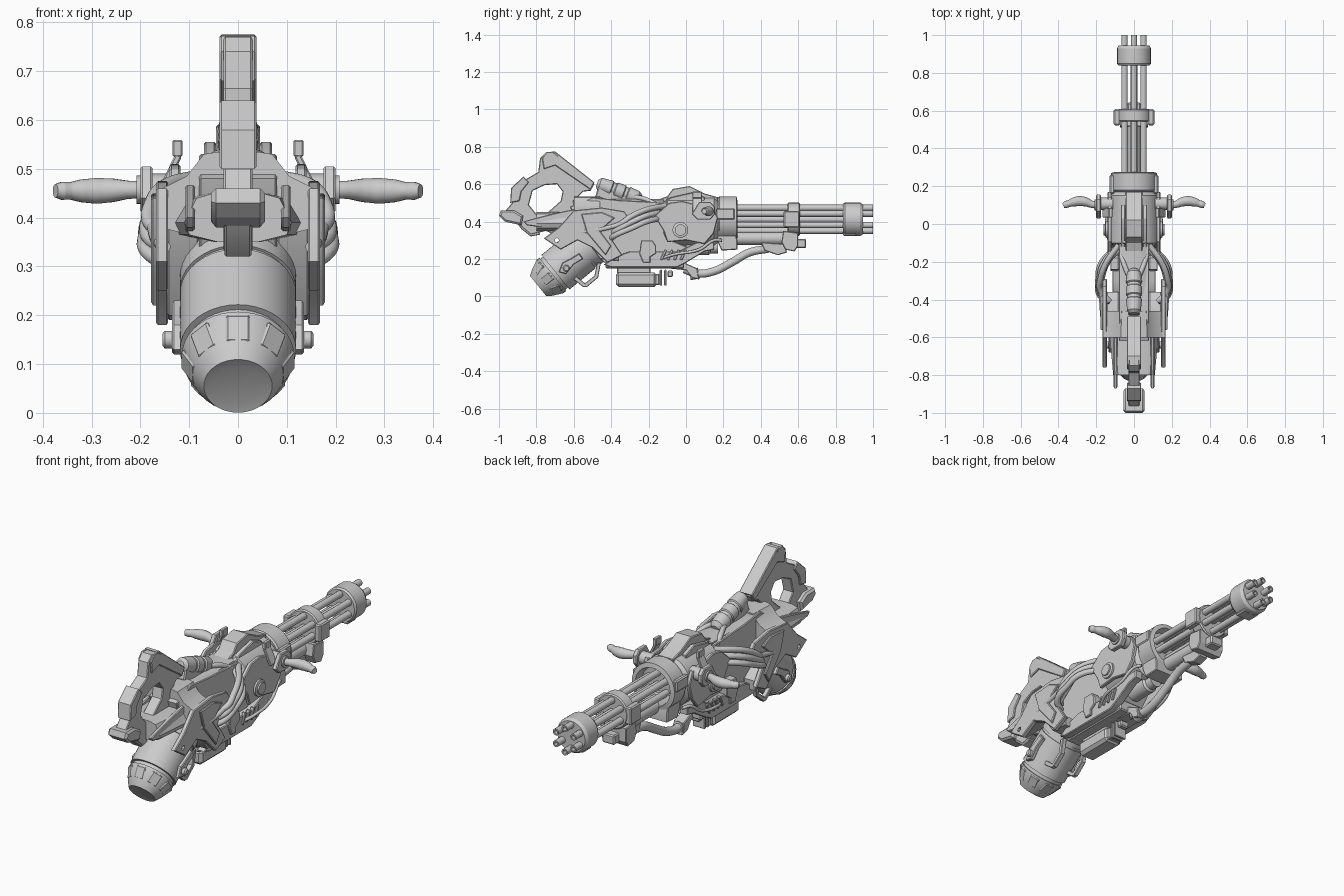
import bpy, bmesh, math
from mathutils import Vector, Matrix

C = bpy.context.collection
AX = 0.412  # height of the barrel axis

def obj(name, data, mat=Matrix()):
    o = bpy.data.objects.new(name, data)
    o.matrix_world = mat
    C.objects.link(o)
    return o

def from_bm(name, bm, mat=Matrix()):
    bmesh.ops.recalc_face_normals(bm, faces=bm.faces)
    me = bpy.data.meshes.new(name)
    bm.to_mesh(me)
    bm.free()
    return obj(name, me, mat)

def plate(name, pts, x0, x1, holes=(), bev=0.004, both=False):
    """Flat outline in the y-z plane, thickened from x0 to x1."""
    for s in ((1, -1) if both else (1,)):
        cu = bpy.data.curves.new(name, 'CURVE')
        cu.dimensions, cu.fill_mode = '2D', 'BOTH'
        cu.bevel_depth, cu.bevel_resolution, cu.offset = bev, 0, -bev
        cu.extrude = (x1 - x0) / 2 - bev
        for loop in (pts, *holes):
            sp = cu.splines.new('POLY')
            sp.points.add(len(loop) - 1)
            for p, (y, z) in zip(sp.points, loop):
                p.co = (y, z, 0, 1)
            sp.use_cyclic_u = True
        xc = s * (x0 + x1) / 2
        obj(name, cu, Matrix(((0, 0, 1, xc), (1, 0, 0, 0), (0, 1, 0, 0), (0, 0, 0, 1))))

def lathe(name, prof, at, d=(0, 1, 0), n=32, both=False):
    """Rings of (distance, radius) along direction d."""
    for s in ((1, -1) if both else (1,)):
        bm = bmesh.new()
        rings = [[bm.verts.new((r * math.cos(i * math.tau / n), r * math.sin(i * math.tau / n), t))
                  for i in range(n)] for t, r in prof]
        for a, b in zip(rings, rings[1:]):
            for i in range(n):
                bm.faces.new((a[i], a[(i + 1) % n], b[(i + 1) % n], b[i]))
        bm.faces.new(rings[0])
        bm.faces.new(rings[-1])
        dd, p = Vector((s * d[0], d[1], d[2])), Vector((s * at[0], at[1], at[2]))
        from_bm(name, bm, Matrix.Translation(p) @ dd.to_track_quat('Z', 'Y').to_matrix().to_4x4())

def box(name, at, size, bev=0.006, rx=0, ry=0, both=False, mat=None):
    for s in ((1, -1) if both else (1,)):
        bm = bmesh.new()
        bmesh.ops.create_cube(bm, size=1, matrix=Matrix.Diagonal((*size, 1)))
        bmesh.ops.bevel(bm, geom=bm.edges[:], offset=bev, segments=1, affect='EDGES')
        m = mat or (Matrix.Translation((s * at[0], at[1], at[2]))
                    @ Matrix.Rotation(math.radians(rx), 4, 'X') @ Matrix.Rotation(math.radians(s * ry), 4, 'Y'))
        from_bm(name, bm, m)

def hose(name, pts, r, both=False):
    """Round tube through (x, y, z) points; an optional fourth value scales the radius."""
    for s in ((1, -1) if both else (1,)):
        cu = bpy.data.curves.new(name, 'CURVE')
        cu.dimensions, cu.bevel_depth, cu.bevel_resolution = '3D', r, 5
        cu.use_fill_caps, cu.resolution_u = True, 8
        sp = cu.splines.new('BEZIER')
        sp.bezier_points.add(len(pts) - 1)
        for b, p in zip(sp.bezier_points, pts):
            b.co = (s * p[0], p[1], p[2])
            b.radius = p[3] if len(p) > 3 else 1
            b.handle_left_type = b.handle_right_type = 'AUTO'
        obj(name, cu)

def section(name, half, y0, y1, top_scale=1.0):
    """Mirrored x-z cross-section extruded along y."""
    bm = bmesh.new()
    loop = half + [(-x, z) for x, z in reversed(half)]
    a = [bm.verts.new((x, y0, z)) for x, z in loop]
    b = [bm.verts.new((x * top_scale, y1, z)) for x, z in loop]
    for i in range(len(loop)):
        j = (i + 1) % len(loop)
        bm.faces.new((a[i], a[j], b[j], b[i]))
    bm.faces.new(a)
    bm.faces.new(b)
    from_bm(name, bm)

# Barrel cluster and clamps
for i in range(6):
    a = math.radians(90 + 60 * i)
    x, z = 0.058 * math.cos(a), AX + 0.061 * math.sin(a)
    lathe("barrel", [(0, .017), (.8, .017), (.8, .010), (.77, .010)], (x, .2, z), n=16)
lathe("barrel_core", [(0, .018), (.72, .018)], (0, .2, AX), n=16)
lathe("muzzle_clamp", [(0, .083), (.01, .09), (.09, .09), (.105, .08)], (0, .84, AX), n=24)
lathe("middle_clamp", [(0, .084), (.006, .09), (.06, .09), (.066, .084)], (0, .543, AX), n=24)
box("muzzle_clamp_foot", (0, .875, .345), (.09, .07, .045))
box("middle_clamp_ear", (.09, .565, AX), (.035, .085, .09), both=True)

# Barrel housing and front collar
lathe("barrel_housing", [(0, .10), (.02, .134), (.27, .134), (.29, .115), (.32, .115)], (0, -.12, AX - .012), n=36)
lathe("front_collar", [(0, .115), (.008, .123), (.098, .123), (.103, .1), (.06, .09)], (0, .172, AX), n=36)
plate("collar_chin", [(.17, .38), (.25, .38), (.275, .30), (.275, .25), (.19, .245), (.165, .30)], -.085, .085)
box("collar_lug", (.116, .21, .44), (.025, .10, .06), both=True)

# Under-barrel tube, its clamp and hose
lathe("lower_tube", [(0, .035), (.36, .035)], (0, .2, .31), n=24)
plate("lower_clamp", [(.52, .35), (.60, .34), (.60, .27), (.58, .24), (.53, .25), (.51, .29)], -.075, .075)
box("lower_tip", (0, .615, .283), (.07, .055, .05))
plate("lower_fin", [(.40, .29), (.53, .28), (.54, .235), (.49, .22), (.42, .245)], -.025, .025)
hose("feed_hose", [(0, -.01, .145), (0, .06, .122), (0, .15, .135), (0, .25, .185), (0, .34, .235), (0, .44, .255)], .022)
lathe("hose_collar", [(0, .029), (.05, .029)], (0, .02, .115), (0, 1, .2), n=16)
lathe("motor", [(0, .045), (.12, .045), (.13, .035), (.17, .035)], (0, 0, .265), n=24)

# Curved side grips with brackets
hose("side_grip", [(.20, .10, .457, .9), (.225, .105, .457, .95), (.26, .118, .456, 1.25), (.29, .121, .455, 1.35), (.32, .116, .455, 1.2),
                   (.345, .108, .455, .9), (.36, .103, .455, .95), (.374, .097, .455, .7)], .02, both=True)
lathe("grip_flange", [(0, .029), (.012, .029)], (.196, .10, .457), (1, 0, 0), n=20, both=True)
plate("grip_bracket", [(.03, .44), (.06, .41), (.13, .41), (.155, .44), (.155, .48), (.13, .505), (.07, .505)], .175, .2, both=True)
lathe("grip_pivot", [(0, .033), (.08, .033)], (.11, .107, .457), (1, 0, 0), n=20, both=True)
box("bracket_horn", (.124, .06, .542), (.02, .05, .035), .003, both=True)
box("bracket_arm", (.141, .06, .488), (.014, .05, .09), .003, ry=-26, both=True)

# Breech cover panels and hump
plate("breech_panel", [(-.17, .43), (-.09, .50), (-.02, .51), (.06, .49), (.14, .48), (.17, .42), (.15, .34),
                       (.10, .28), (.0, .30), (-.10, .29), (-.12, .35)], .118, .14, both=True)
plate("top_hump", [(-.20, .50), (-.10, .535), (-.07, .575), (.02, .59), (.10, .55), (.17, .53), (.17, .48), (-.2, .46)], -.045, .045)
plate("hump_side", [(-.16, .48), (-.08, .53), (.03, .555), (.10, .53), (.10, .47), (-.14, .45)], .045, .07, both=True)
lathe("breech_disc", [(0, .042), (.015, .042), (.018, .03), (.026, .03)], (.135, -.03, .355), (1, 0, 0), n=24, both=True)

# Receiver core and shoulders
plate("receiver", [(-.62, .48), (-.50, .53), (-.36, .515), (-.08, .50), (-.08, .30), (.02, .26), (-.05, .19), (-.44, .18),
                   (-.58, .34)], -.08, .08)
section("shoulder_block", [(.04, .535), (.07, .53), (.105, .485), (.155, .46), (.16, .38), (.08, .36)], -.60, -.46, .92)
section("upper_deck", [(.04, .52), (.065, .51), (.07, .49), (.06, .47)], -.46, -.12)
section("rear_body", [(.05, .45), (.085, .44), (.11, .39), (.10, .365), (.04, .35)], -.80, -.56, 1.2)
plate("rear_wedge", [(-.87, .40), (-.85, .38), (-.78, .37), (-.60, .42), (-.58, .47), (-.70, .445), (-.80, .42)], .088, .108, both=True)

# Large side frames
plate("side_frame", [(-.60, .46), (-.45, .475), (-.33, .455), (-.29, .40), (-.40, .31), (-.34, .22), (-.42, .18),
                     (-.50, .26), (-.58, .30), (-.67, .25), (-.76, .31), (-.68, .37)], .143, .168,
      [[(-.69 + .016 * math.cos(i * .785), .30 + .016 * math.sin(i * .785)) for i in range(8)]], both=True)
plate("side_frame_rib", [(-.56, .44), (-.45, .45), (-.38, .42), (-.46, .35), (-.40, .27), (-.43, .22), (-.48, .28), (-.53, .34)],
      .16, .178, both=True)
plate("frame_brace", [(-.58, .42), (-.50, .40), (-.44, .30), (-.36, .24), (-.36, .19), (-.46, .2), (-.56, .34)], .08, .145, both=True)

# Lower chassis and detail blocks
plate("chassis_rail", [(-.44, .17), (-.40, .155), (-.05, .155), (.0, .18), (.10, .24), (.15, .25), (.15, .29), (.06, .29),
                       (-.04, .24), (-.30, .24), (-.36, .22)], .07, .115, both=True)
plate("chassis_block", [(-.24, .30), (-.18, .30), (-.16, .27), (-.16, .23), (-.19, .21), (-.19, .18), (-.23, .18),
                        (-.25, .23)], .08, .125, both=True)
box("chassis_belly", (0, -.22, .18), (.16, .42, .06))
for i in range(4):
    box("vent_rib", (.113, -.12 + .035 * i, .222), (.02, .014, .06), .003, rx=-25, both=True)
plate("hose_bracket", [(-.14, .19), (-.03, .19), (.06, .15), (.07, .09), (.03, .10), (-.0, .14), (-.1, .15)], -.03, .03)

# Underside battery pack
box("battery_pack", (0, -.265, .09), (.10, .22, .078), .015)
box("battery_cap", (0, -.155, .09), (.08, .03, .06))
box("battery_hanger", (0, -.28, .145), (.05, .18, .05))
for i in range(2):
    box("battery_rib", (0, -.134 + .024 * i, .10), (.07, .013, .085), .003)
box("battery_front", (0, -.085, .12), (.05, .03, .035))

# Rear loop handle
plate("loop_handle", [(-.78, .74), (-.75, .77), (-.71, .77), (-.49, .60), (-.51, .565), (-.55, .56), (-.60, .51), (-.59, .43),
                      (-.70, .33), (-.75, .35), (-.83, .33), (-.89, .38), (-.97, .41), (-.98, .44), (-.93, .50),
                      (-.925, .575), (-.85, .63), (-.79, .665)], -.03, .03,
      [[(-.82, .565), (-.755, .595), (-.69, .60), (-.66, .56), (-.67, .51), (-.75, .44), (-.80, .44), (-.84, .49)]])
plate("handle_arm", [(-.77, .74), (-.745, .772), (-.71, .772), (-.49, .61), (-.51, .57), (-.70, .70), (-.76, .68)], .022, .038, both=True)
plate("arm_cover", [(-.72, .775), (-.70, .775), (-.49, .61), (-.505, .585)], -.038, .038)
plate("handle_guard", [(-.94, .50), (-.935, .58), (-.87, .64), (-.84, .61), (-.88, .56), (-.89, .51)], -.038, .038)
plate("handle_butt", [(-1.0, .43), (-.99, .46), (-.92, .46), (-.87, .43), (-.88, .38), (-.97, .40)], -.055, .055, bev=.01)
plate("butt_spur", [(-.91, .40), (-.80, .39), (-.78, .33), (-.83, .32), (-.88, .36)], -.028, .028)

# Top feed capsule with bands
d = Vector((0, .9, -.33)).normalized()
lathe("feed_capsule", [(0, .02), (.015, .036), (.08, .042), (.085, .036), (.10, .036), (.105, .042), (.15, .042),
                       (.155, .036), (.17, .036), (.175, .042), (.23, .038), (.25, .02)], (0, -.475, .605), d, n=24)
box("capsule_mount", (0, -.38, .535), (.06, .2, .07), rx=-18)
hose("capsule_hose", [(.03, -.27, .53), (.05, -.22, .52), (.07, -.16, .49)], .013, both=True)

# Side cable bundles
for k in range(3):
    o = .032 * k
    hose("side_cable", [(.13, -.41, .30 + o), (.18, -.38 + o * .5, .325 + o), (.19 - o * .2, -.29, .365 + o), (.175 - o * .4, -.21, .40 + o),
                        (.08, -.11, .42 + o)], .015, both=True)
hose("rear_cable", [(.06, -.13, .48), (.12, -.18, .45), (.165, -.28, .41), (.17, -.45, .36), (.15, -.60, .34)], .012, both=True)
hose("lower_cable", [(.10, -.14, .20), (.14, -.06, .225), (.14, .07, .25), (.125, .15, .30), (.11, .19, .30)], .008, both=True)

# Rear canister
base, ax = Vector((0, -.79, .055)), Vector((0, .777, .629)).normalized()
lathe("canister", [(.004, .05), (0, .070), (.03, .09), (.075, .110), (.10, .115), (.10, .106), (.118, .106), (.118, .119),
                   (.30, .119), (.30, .113), (.312, .113), (.312, .119), (.42, .119)], base, ax, n=40)
frame = Matrix.Translation(base) @ ax.to_track_quat('Z', 'Y').to_matrix().to_4x4()
for i in range(8):
    m = frame @ Matrix.Rotation(i * math.tau / 8, 4, 'Z') @ Matrix.Translation((.096, 0, .064)) @ Matrix.Rotation(.45, 4, 'Y')
    box("canister_lug", (0, 0, 0), (.018, .05, .06), .004, mat=m)

# Canister clamps and lower strap
plate("canister_clamp", [(-.68, .13), (-.64, .12), (-.60, .17), (-.55, .20), (-.57, .23), (-.62, .20), (-.66, .18)], .112, .135, both=True)
lathe("clamp_bolt", [(0, .018), (.035, .018), (.04, .012)], (.115, -.64, .15), (1, 0, 0), n=12, both=True)
plate("canister_strap", [(-.60, .09), (-.55, .05), (-.53, .05), (-.47, .10), (-.455, .18), (-.475, .18), (-.49, .11), (-.54, .07),
                         (-.59, .11)], .055, .08, bev=.003, both=True)

# Turn curves into meshes and shade by angle
bpy.ops.object.select_all(action='SELECT')
bpy.context.view_layer.objects.active = C.objects[0]
bpy.ops.object.convert(target='MESH')
bpy.ops.object.shade_smooth_by_angle(angle=math.radians(32))
